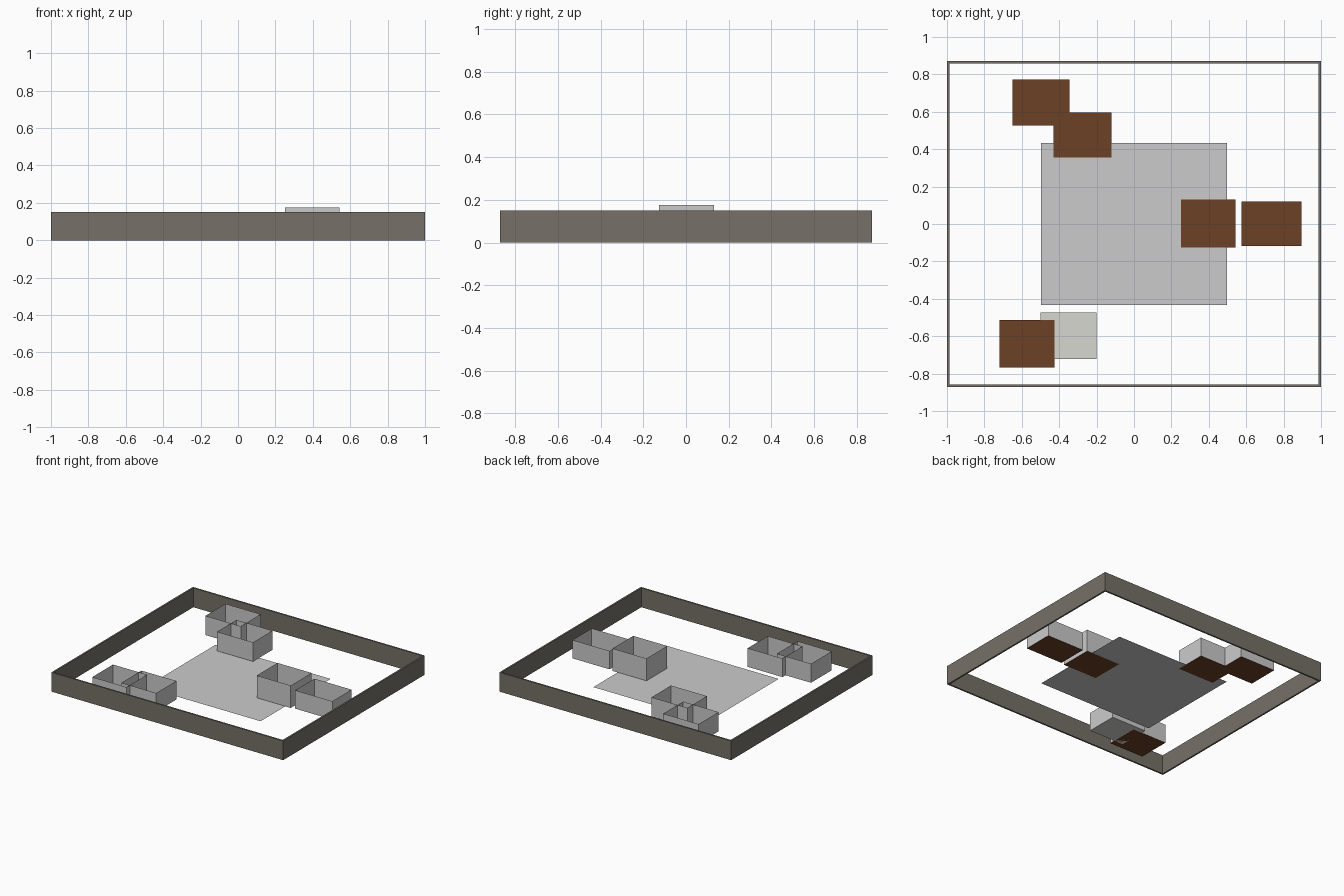
import bpy, bmesh

if "Cube" in bpy.data.objects:
    bpy.data.objects.remove(bpy.data.objects["Cube"])


def material(name, rgb):
    m = bpy.data.materials.new(name)
    m.diffuse_color = (*rgb, 1)
    m.use_nodes = True
    m.node_tree.nodes["Principled BSDF"].inputs["Base Color"].default_value = m.diffuse_color
    return m


soil = material("soil_brown", (0.147, 0.052, 0.019))
pale = material("pale_floor", (0.68, 0.68, 0.63))
stone = material("stone", (0.18, 0.165, 0.14))


def finish(name, bm, mat=None):
    me = bpy.data.meshes.new(name)
    bm.normal_update()
    bm.to_mesh(me)
    bm.free()
    ob = bpy.data.objects.new(name, me)
    bpy.context.collection.objects.link(ob)
    if mat:
        me.materials.append(mat)
    return ob


def ring(bm, x0, x1, y0, y1, z):
    return [bm.verts.new((x, y, z)) for x, y in
            ((x0, y0), (x1, y0), (x1, y1), (x0, y1))]


def bridge(bm, a, b):
    for i in range(4):
        j = (i + 1) % 4
        bm.faces.new((a[i], a[j], b[j], b[i]))


# outer border wall, hollow rectangle with a thin section
X, Y, H, T = 1.0, 0.872, 0.15, 0.013
bm = bmesh.new()
rings = [ring(bm, -x, x, -y, y, z) for x, y, z in
         ((X, Y, 0), (X, Y, H), (X - T, Y - T, H), (X - T, Y - T, 0))]
for i in range(4):
    bridge(bm, rings[i], rings[(i + 1) % 4])
finish("border_wall", bm, stone)

# central paving sheet
bm = bmesh.new()
bm.faces.new(ring(bm, -0.497, 0.497, -0.432, 0.432, 0.001))
finish("centre_paving", bm)

# open boxes: x range, y range, height, floor material
boxes = [
    (-0.65, -0.345, 0.527, 0.773, 0.15, soil),
    (-0.43, -0.12, 0.356, 0.596, 0.15, soil),
    (0.25, 0.543, -0.126, 0.130, 0.175, soil),
    (0.575, 0.895, -0.117, 0.12, 0.143, soil),
    (-0.72, -0.425, -0.767, -0.512, 0.148, soil),
    (-0.50, -0.20, -0.722, -0.474, 0.145, pale),
]
for n, (x0, x1, y0, y1, h, mat) in enumerate(boxes, 1):
    # thin sheet walls
    bm = bmesh.new()
    bridge(bm, ring(bm, x0, x1, y0, y1, 0), ring(bm, x0, x1, y0, y1, h))
    finish(f"planter_walls_{n}", bm)
    # floor slab, just proud of the paving on both sides
    bm = bmesh.new()
    a, b = ring(bm, x0, x1, y0, y1, 0), ring(bm, x0, x1, y0, y1, 0.002)
    bridge(bm, a, b)
    bm.faces.new(a[::-1])
    bm.faces.new(b)
    finish(f"planter_floor_{n}", bm, mat)
